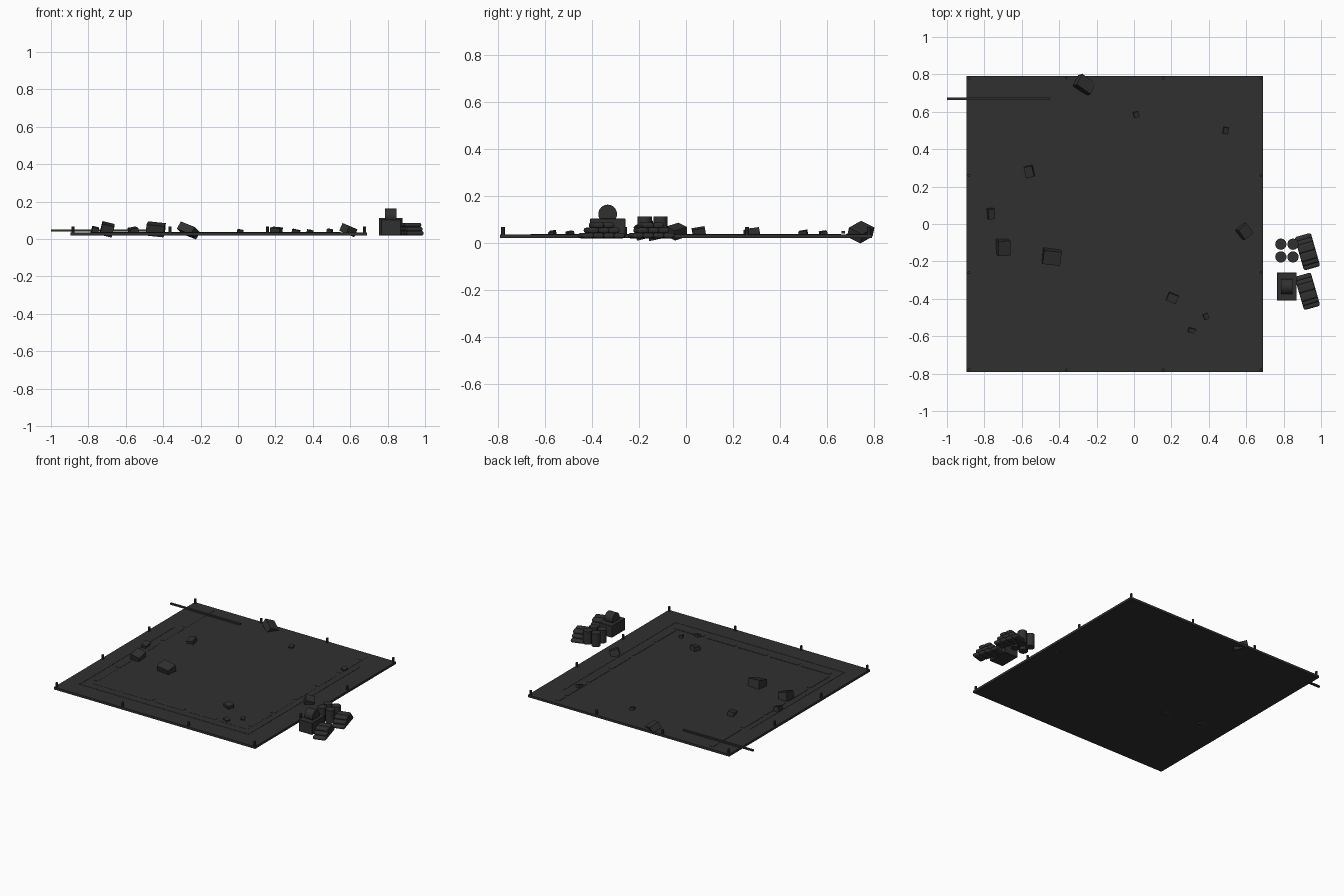
import bpy, math
from mathutils import Vector, Matrix, Euler

mat = bpy.data.materials.new("charcoal")
mat.diffuse_color = (0.03, 0.03, 0.03, 1)


def finish(name, bevel=0):
    o = bpy.context.object
    o.name = name
    o.data.materials.append(mat)
    if bevel:
        m = o.modifiers.new("bevel", 'BEVEL')
        m.width, m.segments = bevel, 1
    return o


def box(name, c, s, r=(0, 0, 0), bevel=0):
    bpy.ops.mesh.primitive_cube_add(size=1, location=c, rotation=[math.radians(a) for a in r])
    o = bpy.context.object
    for v in o.data.vertices:
        v.co = Vector(v.co[i] * s[i] for i in range(3))
    return finish(name, bevel)


def cyl(name, c, r, h, rot=(0, 0, 0), n=24):
    bpy.ops.mesh.primitive_cylinder_add(radius=r, depth=h, vertices=n, location=c, rotation=rot)
    o = finish(name)
    bpy.ops.object.shade_smooth_by_angle()
    return o


# ground slab
CX, TOP = -0.1025, 0.036
box("ground_slab", (CX, 0, 0.028), (1.585, 1.585, 0.016))

# perimeter posts
P = 0.78
for i in range(4):
    t = -P + i * 2 * P / 3
    for s in (-P, P):
        cyl("post", (CX + t, s, 0.048), 0.008, 0.038, n=8)
        if 0 < i < 3:
            cyl("post", (CX + s, t, 0.048), 0.008, 0.038, n=8)

# thin boundary lines
box("left_line", (-0.785, -0.13, TOP), (0.006, 1.06, 0.003))
box("right_line", (0.545, -0.03, TOP), (0.006, 1.26, 0.003))
box("front_line", (-0.12, -0.66, TOP), (1.336, 0.006, 0.003))

# dashed markings, each slightly twisted into the ground
for x in (-0.73, 0.485):
    for k in range(5):
        box("side_dash", (x, 0.55 - 0.249 * k, TOP), (0.03, 0.22, 0.003), (0, 2, 0))
    box("short_dash", (x, 0.72, TOP), (0.03, 0.075, 0.003), (0, 2, 0))
for k in range(5):
    box("front_dash", (-0.617 + 0.25 * k, -0.59, TOP), (0.22, 0.03, 0.003), (2, 0, 0))

# loose barrier bar
box("barrier_bar", (-0.725, 0.67, 0.045), (0.55, 0.015, 0.01))

# rubble blocks: x, y, z, size, tilt
for x, y, z, s, r in [
    (-0.265, 0.745, 0.046, (0.095, 0.07, 0.045), (-25, 18, -35)),
    (0.012, 0.585, 0.040, (0.028, 0.03, 0.02), (10, 8, 15)),
    (-0.56, 0.28, 0.045, (0.045, 0.06, 0.03), (8, -10, 12)),
    (-0.765, 0.055, 0.046, (0.035, 0.055, 0.035), (10, 14, 5)),
    (-0.70, -0.125, 0.052, (0.065, 0.08, 0.06), (12, 14, 3)),
    (-0.44, -0.175, 0.052, (0.095, 0.075, 0.06), (14, 6, -6)),
    (0.59, -0.04, 0.048, (0.06, 0.065, 0.045), (15, 18, 40)),
    (0.205, -0.395, 0.044, (0.055, 0.045, 0.035), (8, 5, -22)),
    (0.385, -0.495, 0.040, (0.025, 0.03, 0.018), (10, 10, 25)),
    (0.31, -0.57, 0.040, (0.04, 0.025, 0.02), (8, 12, -15)),
    (0.49, 0.50, 0.041, (0.028, 0.035, 0.022), (10, 12, -10)),
]:
    box("rubble_block", (x, y, z), s, r)

# supply crate with a reel lying on it
box("crate", (0.817, -0.334, 0.062), (0.106, 0.15, 0.084), bevel=0.002)
cyl("reel", (0.817, -0.334, 0.123), 0.04, 0.062, (0, math.pi / 2, 0))

# drums
for x in (0.785, 0.85):
    for y in (-0.108, -0.176):
        cyl("drum", (x, y, 0.066), 0.03, 0.092)

# sandbag stacks: pyramid rows of rounded bags
for cy in (-0.148, -0.36):
    for row in range(3):
        n = 4 - row
        for i in range(n):
            ly = (i - (n - 1) / 2) * 0.046
            p = Matrix.Rotation(math.radians(16), 3, 'Z') @ Vector((0, ly, 0))
            b = box("sandbag", (0.927 + p.x, cy + p.y, 0.031 + row * 0.022),
                    (0.09, 0.047, 0.024), (0, 0, 16))
            m = b.modifiers.new("round", 'BEVEL')
            m.width, m.segments = 0.011, 3
